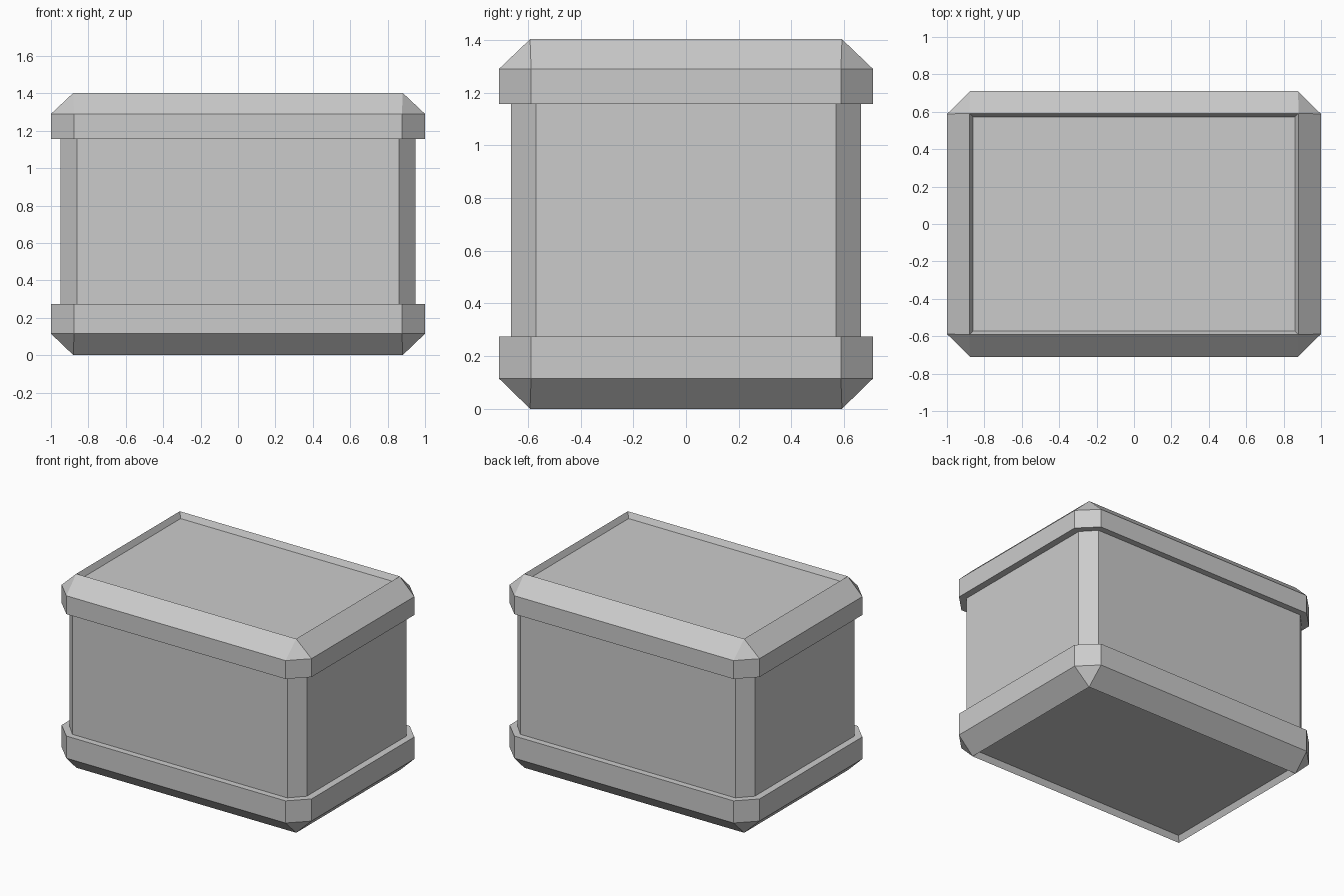
import bpy, bmesh

if "Cube" in bpy.data.objects:
    bpy.data.objects.remove(bpy.data.objects["Cube"])


def octagon(x, y, cx, cy, z):
    """Rectangle outline with cut corners; cx, cy are where the flats end."""
    return [(x, -cy, z), (x, cy, z), (cx, y, z), (-cx, y, z),
            (-x, cy, z), (-x, -cy, z), (-cx, -y, z), (cx, -y, z)]


def rect(x, y, z):
    """Sharp rectangle, corners doubled so it lofts to an octagon."""
    return octagon(x, y, x, y, z)


def loft(name, rings, cap_end=False, flip=False):
    bm = bmesh.new()
    loops = [[bm.verts.new(p) for p in r] for r in rings]
    for a, b in zip(loops, loops[1:]):
        for i in range(8):
            j = (i + 1) % 8
            bm.faces.new((a[i], a[j], b[j], b[i]))
    if cap_end:
        bm.faces.new(loops[-1])
    bmesh.ops.remove_doubles(bm, verts=bm.verts, dist=1e-4)
    if flip:
        bmesh.ops.reverse_faces(bm, faces=bm.faces)
    mesh = bpy.data.meshes.new(name)
    bm.to_mesh(mesh)
    bm.free()
    obj = bpy.data.objects.new(name, mesh)
    bpy.context.collection.objects.link(obj)
    return obj


BODY = (0.95, 0.665, 0.86, 0.57)
RIM = (1.0, 0.71, 0.877, 0.588)
LOW, HIGH = 0.275, 1.157


def rim(name, ledge, shoulder, edge, panel, flip):
    # ledge out from the body, upright band, chamfer, then recessed panel
    loft(name, [octagon(*BODY, ledge), octagon(*RIM, ledge),
                octagon(*RIM, shoulder), rect(0.88, 0.592, edge),
                rect(0.86, 0.572, panel)], cap_end=True, flip=flip)


# Main walls with cut corners
loft("crate_body", [octagon(*BODY, LOW), octagon(*BODY, HIGH)])

# Protruding lid and base frames
rim("top_rim", HIGH, 1.29, 1.403, 1.363, False)
rim("bottom_rim", LOW, 0.115, 0.0, 0.04, True)
